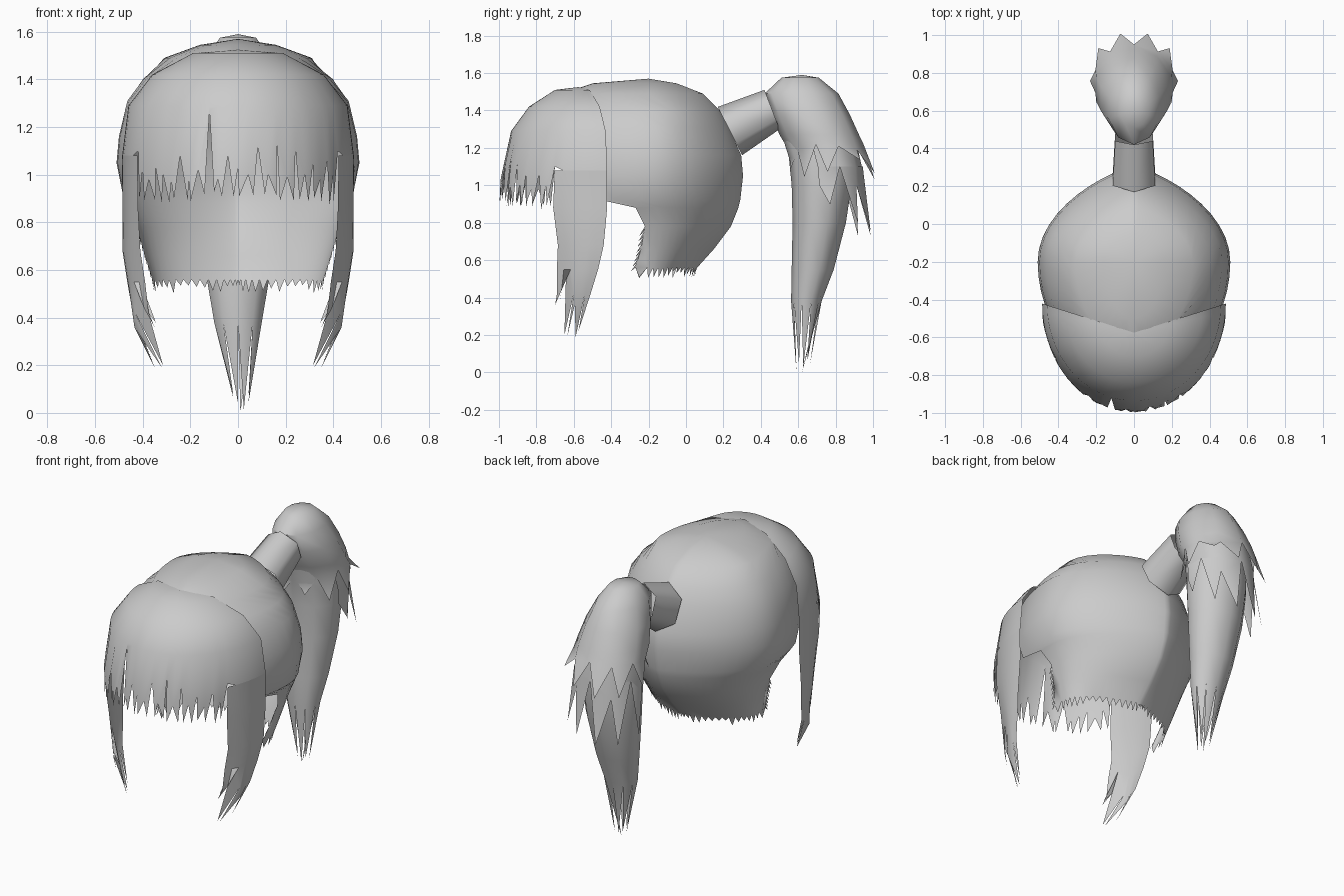
import bpy, bmesh, math, random
from math import sin, cos, pi, radians
from mathutils import Vector

if "Cube" in bpy.data.objects:
    bpy.data.objects.remove(bpy.data.objects["Cube"])

random.seed(4)
hair = bpy.data.materials.new("hair_grey")
hair.diffuse_color = (0.6, 0.6, 0.6, 1)
hair.use_nodes = True
hair.node_tree.nodes["Principled BSDF"].inputs["Base Color"].default_value = hair.diffuse_color


def lerp(a, b, t):
    return a + (b - a) * t


def make(name, rows, closed=False, tips=(), fins=(), angle=50):
    """Skin rows of points; tips hang from the last row; fins are loose triangles."""
    bm = bmesh.new()
    vr = [[bm.verts.new(p) for p in r] for r in rows]
    n = len(rows[0])
    for a, b in zip(vr, vr[1:]):
        for i in range(n if closed else n - 1):
            j = (i + 1) % n
            bm.faces.new((a[i], b[i], b[j], a[j]))
    for i, t in enumerate(tips):
        bm.faces.new((vr[-1][i], bm.verts.new(t), vr[-1][(i + 1) % n]))
    for f in fins:
        bm.faces.new([bm.verts.new(p) for p in f])
    bmesh.ops.remove_doubles(bm, verts=bm.verts, dist=0.0005)
    bmesh.ops.recalc_face_normals(bm, faces=bm.faces)
    # open shells: turn the outside outwards
    c = sum((v.co for v in bm.verts), Vector()) / len(bm.verts)
    if sum((f.calc_center_median() - c).dot(f.normal) * f.calc_area() for f in bm.faces) < 0:
        bmesh.ops.reverse_faces(bm, faces=bm.faces)
    me = bpy.data.meshes.new(name)
    bm.to_mesh(me)
    bm.free()
    me.materials.append(hair)
    ob = bpy.data.objects.new(name, me)
    bpy.context.collection.objects.link(ob)
    bpy.context.view_layer.objects.active = ob
    ob.select_set(True)
    bpy.ops.object.shade_smooth_by_angle(angle=radians(angle))
    ob.select_set(False)
    return ob


# --- back cap: rows of (z, half width, back y, front edge y, front depth)
CAP = [(1.57, 0, -0.2, -0.2, 0.01), (1.545, .16, -.05, -.5, .3), (1.49, .31, .09, -.66, .46),
       (1.40, .40, .18, -.62, .55), (1.31, .465, .23, -.53, .6), (1.16, .50, .295, -.5, .6),
       (1.05, .51, .305, -.5, .6), (.92, .485, .29, -.45, .6), (.88, .465, .28, -.27, .6),
       (.78, .425, .24, -.22, .6), (.66, .39, .15, -.24, .6), (.56, .36, .06, -.27, .6)]
M = 32


def cap_row(z, w, yb, ye, df):
    start = math.asin(max(-1, (ye + .2) / df))
    row = []
    for i in range(M + 1):
        a = lerp(start, pi - start, i / M)
        s, c = sin(a), cos(a)
        c = math.copysign(abs(c) ** (1.55 if s > 0 else 1), c)
        row.append((w * c, -.2 + s * ((yb + .2) if s > 0 else df), z))
    return row


cap_rows = [cap_row(*r) for r in CAP]
cap_tips = []
for i in range(M):
    p = (Vector(cap_rows[-1][i]) + Vector(cap_rows[-1][i + 1])) / 2
    cap_tips.append((p.x * .98, p.y - .012, random.uniform(.5, .54)))
# small snips along the front edge behind the ears
snips = []
for side in (0, -1):
    for a, b in ((-1, -2), (-2, -3)):
        A, B = Vector(cap_rows[a][side]), Vector(cap_rows[b][side])
        for k in range(4):
            p, q = A.lerp(B, k / 4), A.lerp(B, (k + 1) / 4)
            snips.append((p, q, p + Vector((0, -.025, -.02))))
make("back_cap", cap_rows, tips=cap_tips, fins=snips)

# --- fringe: rows of (z, half width, front y)
FR = [(1.525, 0, -.576), (1.51, .19, -.70), (1.42, .36, -.84), (1.29, .46, -.935),
      (1.05, .49, -.99), (.85, .485, -1.0)]


def fringe_pt(a, z):
    for (z0, w0, f0), (z1, w1, f1) in zip(FR, FR[1:]):
        if z >= z1 - 1e-6:
            break
    t = (z0 - z) / (z0 - z1)
    w, f = lerp(w0, w1, t), lerp(f0, f1, t)
    yr = -.575 + .316 * w
    return (w * cos(a), yr + (f - yr) * sin(a), z)


gaps = [1.1, 1.0, 1.06, .98, 1.05, 1.0, 1.11, .99, 1.15, 1.0, 1.12, 1.0, 1.03, 1.08, .98,
        1.27, 1.02, .98, 1.08, .97, 1.0, 1.03, .98, 1.02, 1.1]
gaps = [1.08] * 6 + gaps + [1.08] * 6
angs = [radians(5 * i) for i in range(37)]
f_rows = [[fringe_pt(a, r[0]) for a in angs] for r in FR[:4]]
f_rows.append([fringe_pt(a, g) for a, g in zip(angs, gaps)])
f_teeth = []
for i in range(6, 30):
    mid = radians(5 * i + 2.5 + random.uniform(-2, 2))
    tip = fringe_pt(mid, .86 + .05 * sin(mid) ** 4 + random.uniform(-.01, .03))
    f_teeth.append((f_rows[-1][i], tip, f_rows[-1][i + 1]))

# --- side locks continue the fringe: lower rows of (z, front x, front y, back x, back y)
LOCK = [(.68, .41, -.685, .485, -.44), (.55, .39, -.69, .465, -.47), (.42, .375, -.69, .44, -.51)]
for name, s in (("side_lock_right", 1), ("side_lock_left", -1)):
    rows = []
    for z in (1.08, .88):
        pts = [fringe_pt(radians(a), z) for a in (30, 25, 20, 15, 10, 5, 0)]
        rows.append([(s * x, y, z) for x, y, z in pts])
    for z, xf, yf, xb, yb in LOCK:
        rows.append([(s * (lerp(xf, xb, k / 6) + .025 * sin(pi * k / 6)),
                      lerp(yf, yb, k / 6), z) for k in range(7)])
    # strands of uneven length
    rows[-1][1] = (s * .395, -.665, .44)
    rows[-1][2] = (s * .42, -.64, .58)
    rows[-1][4] = (s * .435, -.595, .36)
    tips = [(s * .35, -.70, .36), (s * .345, -.675, .38), (s * .315, -.65, .2),
            (s * .32, -.635, .19), (s * .35, -.59, .19), (s * .36, -.575, .22)]
    make(name, rows, tips=tips)

make("fringe", f_rows, fins=f_teeth)

# --- tie: six sided tube joining cap and tail
tie = []
for y, z, r, w, dy, dz in ((.235, 1.29, .145, .13, -.45, .89), (.46, 1.405, .113, .115, -.36, .93)):
    tie.append([(w * sin(k * pi / 3), y + r * cos(k * pi / 3) * dy, z + r * cos(k * pi / 3) * dz)
                for k in range(6)])
make("hair_tie", tie, closed=True, angle=75)


# --- tail: rings of (z, front y, back y, half width)
def ring(z, yf, yb, w, n=10):
    c, r = (yf + yb) / 2, (yb - yf) / 2
    return [(w * sin(k * 2 * pi / n), c - r * cos(k * 2 * pi / n), z) for k in range(n)]


def strands(row, zlo, zhi, cy, out, back):
    """Pointed tips under each edge of a ring, flaring out towards the back."""
    tips = []
    for i in range(len(row)):
        p = (Vector(row[i]) + Vector(row[(i + 1) % len(row)])) / 2
        f = 1 + out
        tips.append((p.x * f, cy + (p.y - cy) * f + (back if p.y > cy + .08 else 0),
                     random.uniform(zlo, zhi)))
    return tips


HEAD = [(1.59, .62, .62, 0), (1.575, .51, .71, .08), (1.49, .42, .815, .14),
        (1.38, .455, .875, .185), (1.27, .50, .925, .21), (1.19, .56, .95, .215)]
head = [ring(*r) for r in HEAD]
head[-1] = [(x, y, 1.19 + random.uniform(-.02, .03)) for x, y, z in head[-1]]
make("tail_crown", head, closed=True, tips=strands(head[-1], 1.03, 1.14, .74, .14, .05))

mid = [ring(*r) for r in ((1.28, .53, .90, .185), (1.1, .58, .94, .205), (1.0, .59, .945, .205))]
mid[-1] = [(x, y, z + (.1 if i % 2 else 0)) for i, (x, y, z) in enumerate(mid[-1])]
tips = strands(mid[-1], .72, .9, .74, .1, .04)
# keep the middle layer at the sides and back only
rear = [i for i in range(10) if mid[-1][i][1] > .63]
make("tail_middle_layer", [[r[i] for i in rear] for r in mid], tips=[tips[i] for i in rear[:-1]])

BODY = [(1.34, .49, .86, .14), (1.15, .55, .89, .18), (1.0, .565, .885, .185), (.8, .57, .855, .17),
        (.55, .565, .79, .135), (.38, .562, .725, .105)]
body = [ring(*r) for r in BODY]
tips = []
for i in range(10):
    p = (Vector(body[-1][i]) + Vector(body[-1][(i + 1) % 10])) / 2
    tips.append((.012 + p.x * .4, lerp(.61, p.y, .5), random.uniform(.01, .08)))
tips[4] = (.01, .62, 0)
make("tail_body", body, closed=True, tips=tips)
